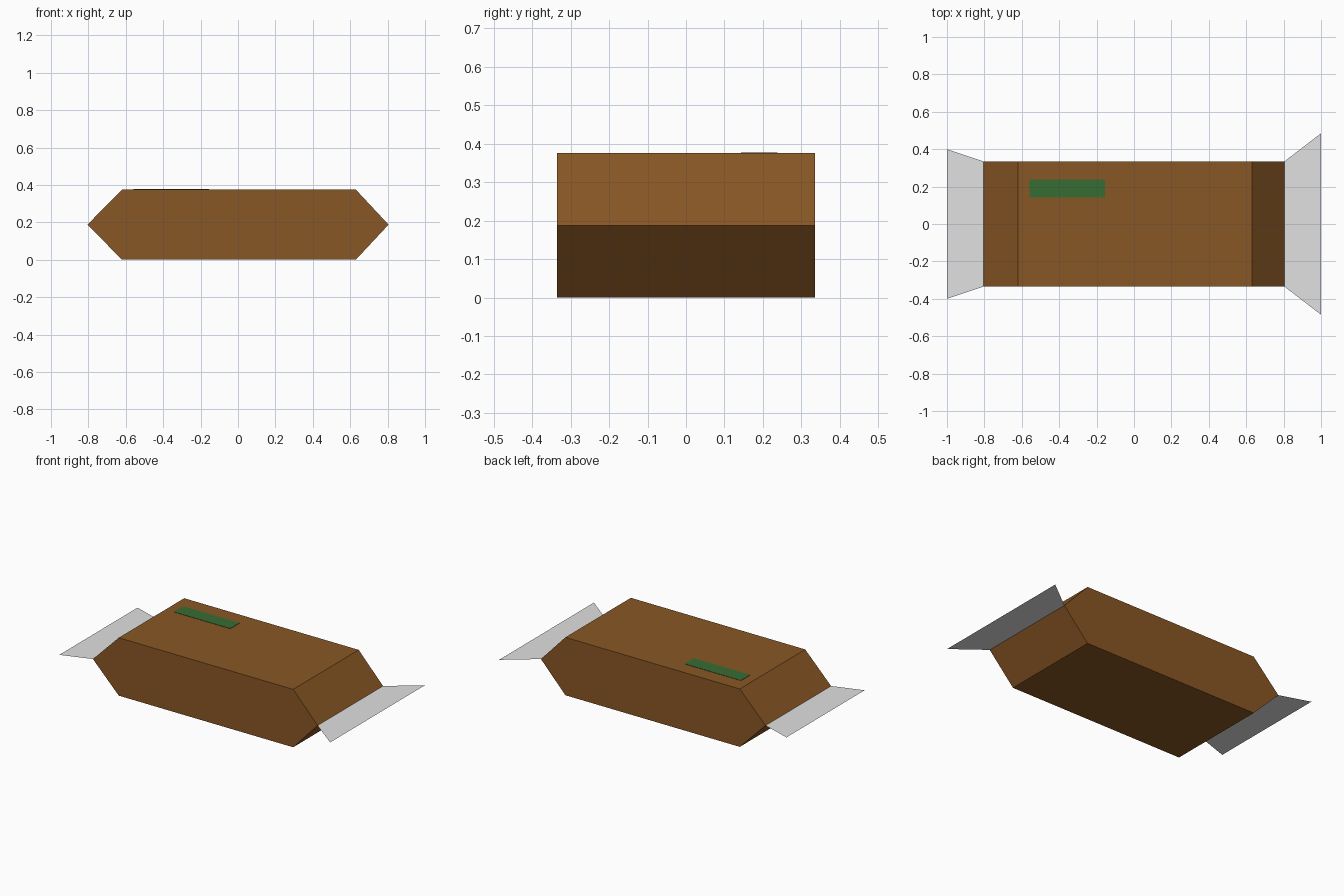
import bpy

cube = bpy.data.objects.get("Cube")
if cube:
    bpy.data.objects.remove(cube, do_unlink=True)


def material(name, rgb):
    mat = bpy.data.materials.new(name)
    mat.use_nodes = True
    colour = (*rgb, 1.0)
    mat.diffuse_color = colour
    mat.node_tree.nodes["Principled BSDF"].inputs["Base Color"].default_value = colour
    return mat


def add_mesh(name, verts, faces, mat):
    mesh = bpy.data.meshes.new(name)
    mesh.from_pydata(verts, [], faces)
    mesh.materials.append(mat)
    obj = bpy.data.objects.new(name, mesh)
    bpy.context.collection.objects.link(obj)
    return obj


def prism(name, profile, half_depth, mat):
    """Extrude an x-z profile (counterclockwise from the front) along y."""
    n = len(profile)
    verts = [(x, y, z) for y in (-half_depth, half_depth) for x, z in profile]
    sides = [(i, i + n, (i + 1) % n + n, (i + 1) % n) for i in range(n)]
    caps = [tuple(range(n)), tuple(reversed(range(n, 2 * n)))]
    return add_mesh(name, verts, sides + caps, mat)


brown = material("wrapper brown", (0.25, 0.095, 0.018))
grey = material("foil grey", (0.75, 0.75, 0.75))
green = material("label green", (0.038, 0.155, 0.033))

HALF_DEPTH = 0.335
TOP = 0.375
MIDDLE = TOP / 2

# Wrapped body with wedge ends
prism("wrapper_body",
      [(-0.62, 0), (0.63, 0), (0.805, MIDDLE),
       (0.63, TOP), (-0.62, TOP), (-0.805, MIDDLE)],
      HALF_DEPTH, brown)


# Flat flared foil flap at each end
def flap(name, x_in, x_out, half_out):
    verts = [(x_in, -HALF_DEPTH, MIDDLE), (x_out, -half_out, MIDDLE),
             (x_out, half_out, MIDDLE), (x_in, HALF_DEPTH, MIDDLE)]
    face = (0, 1, 2, 3) if x_out > x_in else (3, 2, 1, 0)
    add_mesh(name, verts, [face], grey)


flap("left_flap", 0.805, 1.0, 0.485)
flap("right_flap", -0.805, -1.0, 0.40)

# Thin label on the top face
prism("top_label",
      [(-0.56, TOP), (-0.155, TOP), (-0.155, TOP + 0.002), (-0.56, TOP + 0.002)],
      0.0475, green).location.y = 0.19
